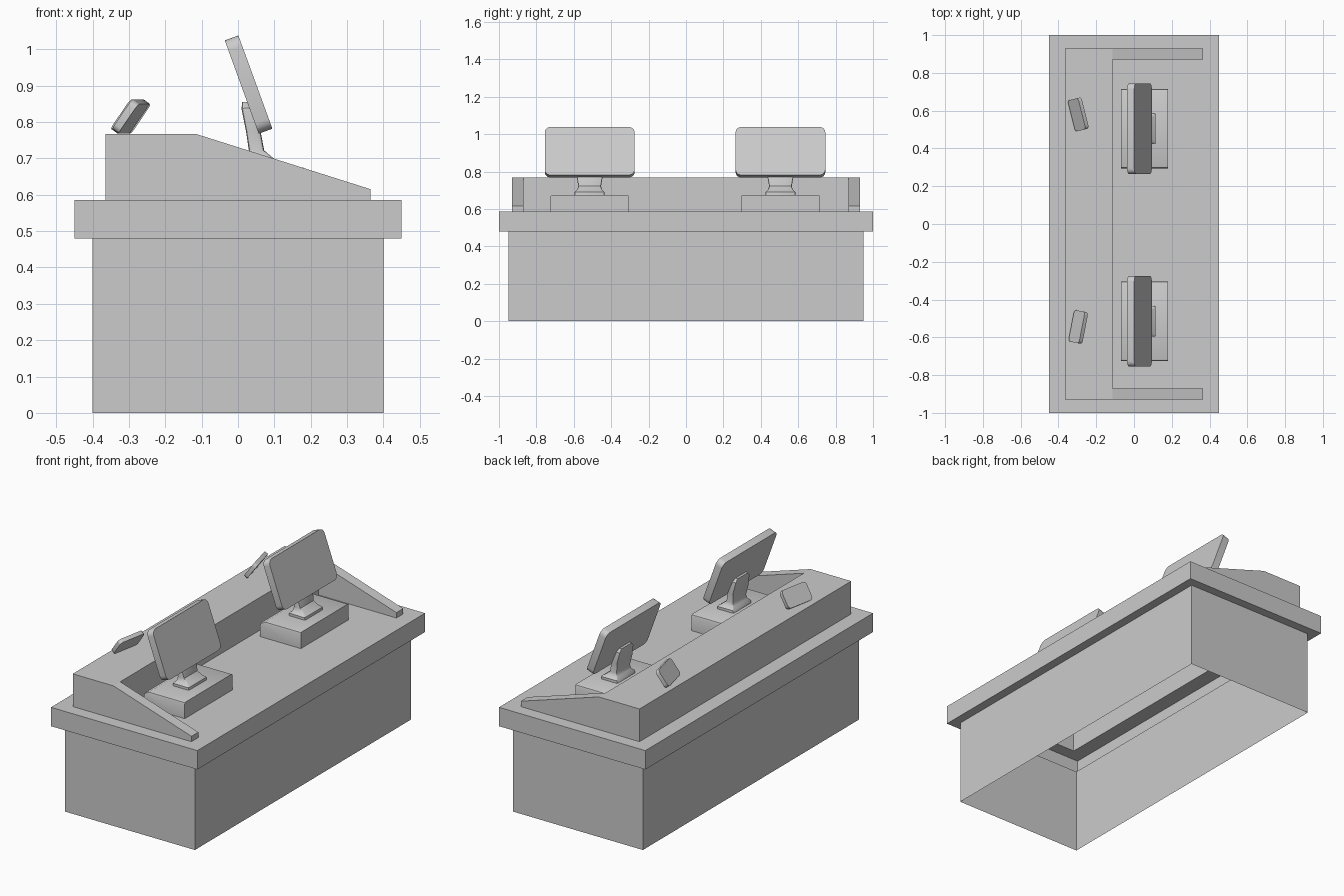
import bpy, bmesh
from math import radians
from mathutils import Matrix

if "Cube" in bpy.data.objects:
    bpy.data.objects.remove(bpy.data.objects["Cube"])


def finish(bm, name, smooth=False):
    bmesh.ops.recalc_face_normals(bm, faces=bm.faces[:])
    me = bpy.data.meshes.new(name)
    bm.to_mesh(me)
    bm.free()
    ob = bpy.data.objects.new(name, me)
    bpy.context.collection.objects.link(ob)
    if smooth:
        bpy.ops.object.select_all(action='DESELECT')
        ob.select_set(True)
        bpy.context.view_layer.objects.active = ob
        bpy.ops.object.shade_smooth_by_angle(angle=radians(35))
    return ob


def ring(bm, x0, x1, y0, y1, z):
    return [bm.verts.new(p) for p in ((x0, y0, z), (x1, y0, z), (x1, y1, z), (x0, y1, z))]


def bridge(bm, a, b):
    for i in range(len(a)):
        j = (i + 1) % len(a)
        bm.faces.new((a[i], a[j], b[j], b[i]))


def slab(name, size, radius, loc, tilt, turn=0):
    """Plate with rounded corners: local x = height, y = width, z = thickness."""
    bm = bmesh.new()
    bmesh.ops.create_cube(bm, size=1)
    bmesh.ops.scale(bm, vec=size, verts=bm.verts)
    corners = [e for e in bm.edges if abs(e.verts[0].co.z - e.verts[1].co.z) > size[2] / 2]
    bmesh.ops.bevel(bm, geom=corners, offset=radius, segments=4, profile=0.5, affect='EDGES')
    bm.transform(Matrix.Translation(loc) @ Matrix.Rotation(radians(turn), 4, 'Z')
                 @ Matrix.Rotation(radians(tilt), 4, 'Y'))
    return finish(bm, name, True)


# Counter: one shell, open underneath (base, overhanging top, raised U-shaped ledge)
bm = bmesh.new()
rings = [ring(bm, -.4, .4, -.95, .95, 0), ring(bm, -.4, .4, -.95, .95, .48),
         ring(bm, -.45, .45, -1, 1, .48), ring(bm, -.45, .45, -1, 1, .585)]
for a, b in zip(rings, rings[1:]):
    bridge(bm, a, b)
half = [(-.365, -.93), (-.115, -.93), (.365, -.93), (.365, -.87), (-.115, -.87)]
outline = half + [(x, -y) for x, y in reversed(half)]
low = [bm.verts.new((x, y, .585)) for x, y in outline]
high = [bm.verts.new((x, y, .615 if x > 0 else .767)) for x, y in outline]
bridge(bm, low, high)
for ids in ((0, 1, 4, 5, 8, 9), (1, 2, 3, 4), (5, 6, 7, 8)):
    bm.faces.new([high[i] for i in ids])
# worktop surface around the ledge
loops = [bm.edges.get((r[i - 1], r[i])) for r in (rings[3], low) for i in range(len(r))]
fill = bmesh.ops.triangle_fill(bm, use_beauty=True, use_dissolve=False, edges=loops)
# keep only the worktop triangles outside the ledge footprint
extra = []
for f in [g for g in fill['geom'] if isinstance(g, bmesh.types.BMFace)]:
    c = f.calc_center_median()
    in_back = -.365 < c.x < -.115 and abs(c.y) < .93
    in_arm = -.116 < c.x < .365 and .87 < abs(c.y) < .93
    if (in_back or in_arm) and all(v in low for v in f.verts):
        extra.append(f)
bmesh.ops.delete(bm, geom=extra, context='FACES_ONLY')
# worktop inside the U is also covered by the fill
finish(bm, "counter")

# Workstations: plinth, monitor stand and tilted screen
stand_profile = [  # z, back x, front x, half width
    (.67, .012, .115, .08), (.69, .015, .113, .08), (.702, .026, .095, .067),
    (.722, .03, .072, .06), (.775, .022, .062, .07), (.838, .01, .04, .062),
    (.855, .011, .028, .046)]
plinth_profile = [(-.07, .585), (.18, .585), (.18, .675), (-.04, .675), (-.07, .66)]
for side, cy in (("right", .505), ("left", -.515)):
    bm = bmesh.new()
    ends = [[bm.verts.new((x, cy + s * .21, z)) for x, z in plinth_profile] for s in (-1, 1)]
    bridge(bm, *ends)
    for e in ends:
        bm.faces.new(e)
    top = [e for e in bm.edges if min(v.co.z for v in e.verts) > .6
           and abs(e.verts[0].co.y - e.verts[1].co.y) < .01]
    bmesh.ops.bevel(bm, geom=top, offset=.01, segments=2, profile=.5, affect='EDGES')
    finish(bm, side + "_plinth", True)

    bm = bmesh.new()
    secs = [ring(bm, x0, x1, cy - w, cy + w, z) for z, x0, x1, w in stand_profile]
    for a, b in zip(secs, secs[1:]):
        bridge(bm, a, b)
    bm.faces.new(secs[0])
    bm.faces.new(secs[-1])
    uprights = [bm.edges.get((a[i], b[i])) for a, b in zip(secs, secs[1:]) for i in range(4)]
    bmesh.ops.bevel(bm, geom=uprights, offset=.007, segments=2, profile=.5, affect='EDGES')
    finish(bm, side + "_monitor_stand", True)

    slab(side + "_monitor", (.273, .48, .04), .03, (.029, cy, .903), -110)

# Small card readers leaning on the rear ledge
slab("right_card_reader", (.1, .17, .022), .018, (-.295, .58, .815), -55, 14)
slab("left_card_reader", (.1, .17, .022), .018, (-.295, -.545, .815), -55, -11)
